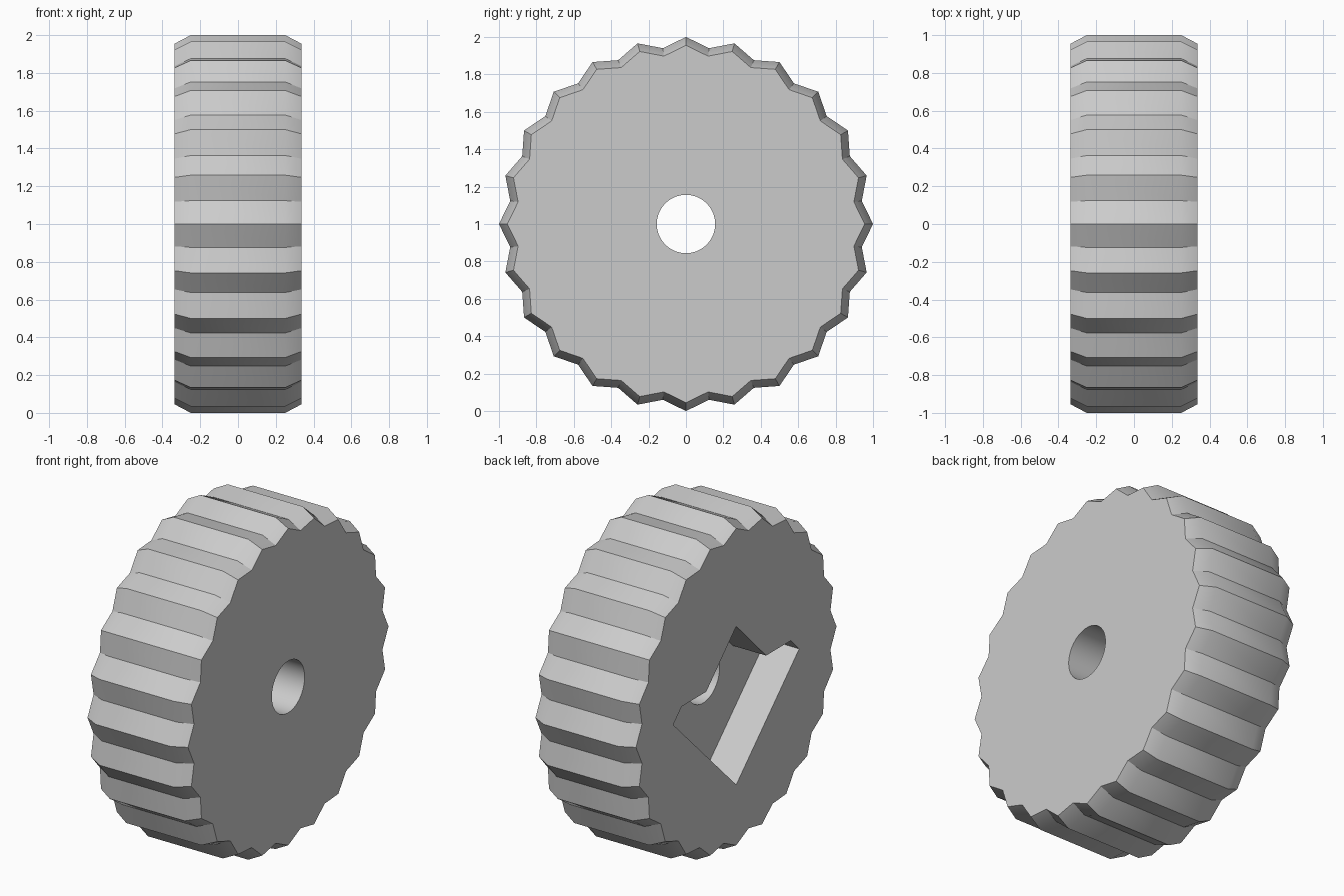
import bpy
import bmesh
import math

if "Cube" in bpy.data.objects:
    bpy.data.objects.remove(bpy.data.objects["Cube"], do_unlink=True)

TEETH = 24
HALF_WIDTH = 0.335
CENTRE_Z = 1.0

grey = bpy.data.materials.new("light grey")
grey.use_nodes = True
grey.diffuse_color = (0.6, 0.6, 0.6, 1)
grey.node_tree.nodes["Principled BSDF"].inputs["Base Color"].default_value = (0.6, 0.6, 0.6, 1)


def loft(name, outline, stations):
    """Solid along x: the (y, z) outline is scaled at each (x, scale) station."""
    bm = bmesh.new()
    rings = [[bm.verts.new((x, y * s, CENTRE_Z + z * s)) for y, z in outline]
             for x, s in stations]
    count = len(outline)
    for a, b in zip(rings, rings[1:]):
        for i in range(count):
            j = (i + 1) % count
            bm.faces.new((a[i], a[j], b[j], b[i]))
    bm.faces.new(rings[0])
    bm.faces.new(rings[-1])
    bmesh.ops.recalc_face_normals(bm, faces=bm.faces)
    mesh = bpy.data.meshes.new(name)
    bm.to_mesh(mesh)
    bm.free()
    mesh.materials.append(grey)
    obj = bpy.data.objects.new(name, mesh)
    bpy.context.collection.objects.link(obj)
    return obj


def ring(count, radii):
    """Points round a circle, cycling through the radii."""
    return [(radii[i % len(radii)] * math.cos(math.tau * i / count),
             radii[i % len(radii)] * math.sin(math.tau * i / count))
            for i in range(count)]


# Toothed wheel with chamfered rims
wheel = loft("toothed_wheel", ring(TEETH * 2, (1.0, 0.948)),
             [(-HALF_WIDTH, 0.955), (-0.25, 1), (0.25, 1), (HALF_WIDTH, 0.955)])

# Round axle hole, and the arrow-shaped pocket sunk into the -x face
hole = loft("axle_hole_cutter", ring(64, (0.156,)), [(-0.5, 1), (0.5, 1)])
half = [(0.285, 0.08), (0.52, 0.08), (0.6, 0)]
outline = [(0, 0.365)] + half + [(0, -0.59)] + [(-y, z) for y, z in reversed(half)]
pocket = loft("pocket_cutter", outline, [(-0.5, 1), (-HALF_WIDTH + 0.22, 1)])

bpy.context.view_layer.objects.active = wheel
for cutter in (pocket, hole):
    cutter.hide_render = True
    cut = wheel.modifiers.new(cutter.name, "BOOLEAN")
    cut.operation = "DIFFERENCE"
    cut.solver = "EXACT"
    cut.object = cutter
    bpy.ops.object.modifier_apply(modifier=cut.name)
    bpy.data.objects.remove(cutter, do_unlink=True)

# Smooth only the shallow edges
bpy.ops.object.select_all(action="DESELECT")
wheel.select_set(True)
bpy.ops.object.shade_smooth_by_angle(angle=math.radians(30))
